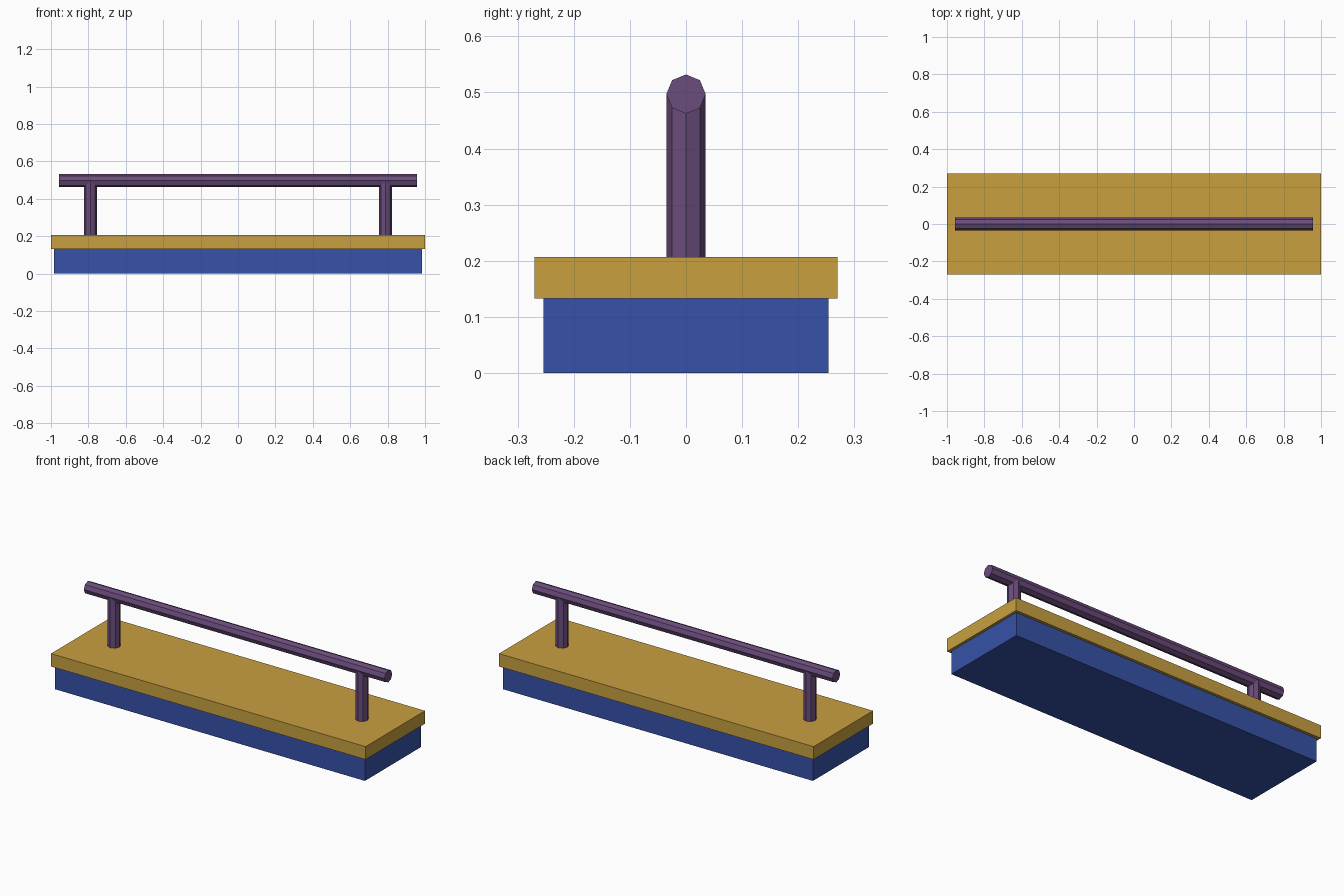
import bpy
import math

if "Cube" in bpy.data.objects:
    bpy.data.objects.remove(bpy.data.objects["Cube"])


def material(name, rgb):
    """Flat colour from sRGB 0-255 values."""
    mat = bpy.data.materials.new(name)
    lin = [(c / 255 / 12.92) if c < 11 else ((c / 255 + 0.055) / 1.055) ** 2.4 for c in rgb]
    mat.diffuse_color = (*lin, 1)
    mat.use_nodes = True
    mat.node_tree.nodes["Principled BSDF"].inputs["Base Color"].default_value = mat.diffuse_color
    return mat


blue = material("blue", (54, 82, 168))
gold = material("gold", (200, 160, 64))
purple = material("purple", (107, 76, 123))


def finish(name, mat):
    obj = bpy.context.object
    obj.name = name
    obj.data.materials.append(mat)
    bpy.ops.object.transform_apply(location=False, rotation=True, scale=True)
    return obj


def box(name, sx, sy, z0, z1, mat):
    bpy.ops.mesh.primitive_cube_add(size=1, location=(0, 0, (z0 + z1) / 2))
    bpy.context.object.scale = (sx, sy, z1 - z0)
    return finish(name, mat)


def rod(name, length, location, rotation, mat):
    """Eight-sided bar with corners on its axes."""
    bpy.ops.mesh.primitive_cylinder_add(vertices=8, radius=0.035, depth=length,
                                        location=location, rotation=rotation)
    return finish(name, mat)


# Base and overhanging lid
box("base", 1.97, 0.508, 0, 0.133, blue)
box("lid", 2.0, 0.54, 0.133, 0.207, gold)

# Handle: long rail on two posts
RAIL_Z = 0.497
rod("handle_rail", 1.912, (0, 0, RAIL_Z), (0, math.pi / 2, 0), purple)
for side, x in (("left", -0.788), ("right", 0.788)):
    rod(side + "_post", RAIL_Z - 0.207, (x, 0, (RAIL_Z + 0.207) / 2), (0, 0, 0), purple)
